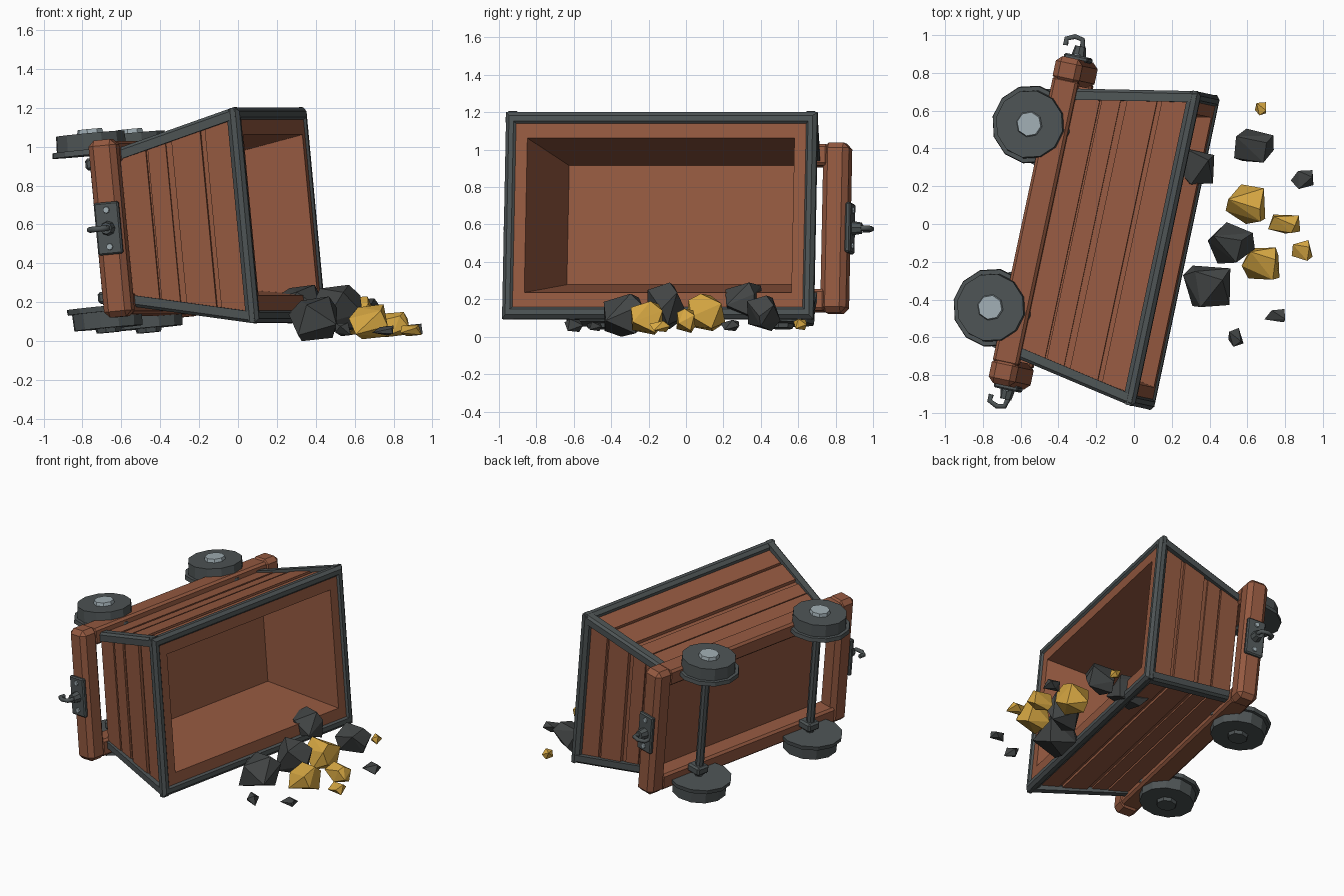
import bpy, bmesh, math, random
from mathutils import Matrix, Vector

old = bpy.data.objects.get("Cube")
if old:
    bpy.data.objects.remove(old, do_unlink=True)


def material(name, rgb):
    m = bpy.data.materials.new(name)
    m.use_nodes = True
    m.diffuse_color = (*rgb, 1)
    m.node_tree.nodes["Principled BSDF"].inputs["Base Color"].default_value = (*rgb, 1)
    return m


WOOD = material("brown_wood", (0.3, 0.101, 0.052))
IRON = material("dark_iron", (0.075, 0.088, 0.09))
STEEL = material("light_steel", (0.35, 0.42, 0.45))
COAL = material("dark_rock", (0.055, 0.06, 0.06))
GOLD = material("gold_ore", (0.67, 0.385, 0.055))

# Cart frame: x along the length, y across the width, z out of the mouth (0 at the rim)
yaw, roll = math.radians(12), math.radians(5.5)
along = Vector((math.sin(yaw), math.cos(yaw), 0))
flat = Vector((math.cos(yaw), -math.sin(yaw), 0))
up = Vector((0, 0, 1))
across = up * math.cos(roll) - flat * math.sin(roll)
out = flat * math.cos(roll) + up * math.sin(roll)
CART = Matrix((along, across, out)).transposed().to_4x4()
CART.translation = (0.23, -0.145, 0.65)


def finish(bm, name, mat, bevel=0, world=CART):
    bmesh.ops.recalc_face_normals(bm, faces=bm.faces)
    me = bpy.data.meshes.new(name)
    bm.to_mesh(me)
    bm.free()
    me.materials.append(mat)
    ob = bpy.data.objects.new(name, me)
    bpy.context.collection.objects.link(ob)
    ob.matrix_world = world
    if bevel:
        mod = ob.modifiers.new("chamfer", "BEVEL")
        mod.width, mod.segments = bevel, 1
    return ob


def box(name, mat, centre, size, bevel=0):
    bm = bmesh.new()
    bmesh.ops.create_cube(bm, size=1, matrix=Matrix.Translation(centre) @ Matrix.Diagonal((*size, 1)))
    return finish(bm, name, mat, bevel)


def cylinder(name, mat, centre, r1, r2, depth, axis, sides):
    bm = bmesh.new()
    turn = Vector((0, 0, 1)).rotation_difference(Vector(axis)).to_matrix().to_4x4()
    bmesh.ops.create_cone(bm, cap_ends=True, segments=sides, radius1=r1, radius2=r2,
                          depth=depth, matrix=Matrix.Translation(centre) @ turn)
    return finish(bm, name, mat)


def hull(name, mat, points, world=CART):
    bm = bmesh.new()
    for p in points:
        bm.verts.new(p)
    bmesh.ops.convex_hull(bm, input=bm.verts)
    bmesh.ops.delete(bm, geom=[v for v in bm.verts if not v.link_faces], context="VERTS")
    bmesh.ops.dissolve_limit(bm, angle_limit=0.02, verts=bm.verts, edges=bm.edges)
    return finish(bm, name, mat, world=world)


def loft(name, mat, loops, closed=False):
    bm = bmesh.new()
    rings = [[bm.verts.new(p) for p in loop] for loop in loops]
    pairs = list(zip(rings, rings[1:]))
    if closed:
        pairs.append((rings[-1], rings[0]))
    else:
        bm.faces.new(rings[0])
        bm.faces.new(rings[-1])
    for r, s in pairs:
        for i in range(len(r)):
            j = (i + 1) % len(r)
            bm.faces.new((r[i], r[j], s[j], s[i]))
    return finish(bm, name, mat)


def rect(a, b, c):
    return [(a, b, c), (-a, b, c), (-a, -b, c), (a, -b, c)]


# Hollow tapered body
FLOOR, LIP = -0.68, -0.012
loft("body", WOOD, [rect(0.695, 0.38, FLOOR), rect(0.80, 0.51, LIP),
                    rect(0.73, 0.415, LIP), rect(0.615, 0.32, -0.56)])


def half(c):
    t = (c - FLOOR) / (LIP - FLOOR)
    return 0.695 + 0.105 * t, 0.38 + 0.13 * t


# Planks on the four sloping sides
bands = [(-0.67, -0.53, 0.018), (-0.52, -0.42, 0.014), (-0.385, -0.225, 0.022), (-0.2, -0.05, 0.016)]
for s in (1, -1):
    for i, (c0, c1, thick) in enumerate(bands):
        end, side = [], []
        for c in (c0, c1):
            a, b = half(c)
            for o in (-0.01, thick):
                for m in (1, -1):
                    end.append((s * (a + o), m * (b - 0.01), c))
                    side.append((m * (a - 0.01), s * (b + o), c))
        tag = f"{'back' if s > 0 else 'front'}_{i}"
        hull("end_plank_" + tag, WOOD, end)
        hull("side_plank_" + tag, WOOD, side)

# Iron rim around the mouth
loft("rim", IRON, [rect(0.83, 0.535, -0.068), rect(0.85, 0.555, -0.045), rect(0.85, 0.555, -0.018),
                   rect(0.83, 0.535, 0), rect(0.805, 0.505, 0), rect(0.787, 0.487, -0.018),
                   rect(0.787, 0.487, -0.068)], closed=True)

# Angle irons on the four slanting corners
W, T = 0.06, 0.035
for sx in (1, -1):
    for sy in (1, -1):
        loops = []
        for a, b, c in ((0.73, 0.41, -0.675), (0.852, 0.56, -0.02)):
            prof = [(a - 0.015, b), (a - W, b), (a - W, b - T), (a - T, b - T),
                    (a - T, b - W), (a, b - W), (a, b - 0.015)]
            loops.append([(sx * x, sy * y, c) for x, y in prof])
        loft("corner_iron", IRON, loops)

# Chassis, couplings and hooks
BEAM = -0.73
for s in (1, -1):
    box("chassis_rail", WOOD, (0, s * 0.39, BEAM), (1.55, 0.115, 0.138), 0.015)
    box("end_beam", WOOD, (s * 0.815, 0, BEAM), (0.14, 0.915, 0.145), 0.03)
    box("coupling_plate", IRON, (s * 0.89, 0, BEAM), (0.03, 0.27, 0.13), 0.008)
    for m in (1, -1):
        cylinder("plate_bolt", STEEL, (s * 0.905, m * 0.095, BEAM), 0.02, 0.016, 0.016, (s, 0, 0), 8)
    cylinder("hook_socket", IRON, (s * 0.925, 0, BEAM), 0.04, 0.03, 0.06, (s, 0, 0), 8)
    curve = bpy.data.curves.new("hook", "CURVE")
    curve.dimensions = "3D"
    curve.bevel_depth, curve.bevel_resolution, curve.use_fill_caps = 0.015, 1, True
    path = [(0.9, -0.73), (0.96, -0.72), (0.992, -0.728), (1.0, -0.77), (0.98, -0.812), (0.945, -0.81)]
    line = curve.splines.new("POLY")
    line.points.add(len(path) - 1)
    for p, (a, c) in zip(line.points, path):
        p.co = (s * a, 0, c, 1)
    curve.materials.append(IRON)
    hook = bpy.data.objects.new("hook", curve)
    bpy.context.collection.objects.link(hook)
    hook.matrix_world = CART

# Axles, brackets and flanged wheels; only the upper wheels keep bright hub caps
AXLE = -0.863
for sx in (1, -1):
    x = sx * 0.496
    cylinder("axle", IRON, (x, 0, AXLE + 0.012), 0.028, 0.028, 0.82, (0, 1, 0), 8)
    for sy in (1, -1):
        axis = (0, sy, 0)
        cap = STEEL if sy > 0 else IRON
        box("axle_bracket", IRON, (x, sy * 0.345, -0.84), (0.1, 0.06, 0.11), 0.012)
        cylinder("wheel_flange", IRON, (x, sy * 0.405, AXLE), 0.21, 0.206, 0.028, axis, 12)
        cylinder("wheel_tread", IRON, (x, sy * 0.46, AXLE), 0.184, 0.18, 0.085, axis, 12)
        cylinder("wheel_hub_cap", cap, (x, sy * 0.513, AXLE), 0.07, 0.064, 0.025, axis, 8)

# Spilled rocks and ore: centre and size of each
random.seed(5)


def rock(name, mat, centre, size, count):
    pts = []
    for k in range(count):
        h = 1 - 2 * (k + 0.5) / count
        ang = k * 2.4 + random.uniform(-0.5, 0.5)
        r = math.sqrt(1 - h * h)
        v = Vector((r * math.cos(ang), r * math.sin(ang), h))
        boxy = Vector([math.copysign(abs(q) ** 0.7, q) for q in v])
        pts.append(boxy * random.uniform(0.9, 1.1))
    for i in range(3):
        lo, hi = min(p[i] for p in pts), max(p[i] for p in pts)
        for p in pts:
            p[i] = centre[i] + ((p[i] - lo) / (hi - lo) - 0.5) * size[i]
    hull(name, mat, pts, Matrix())


coal = [((0.635, 0.415, 0.125), (0.21, 0.18, 0.19)), ((0.515, -0.1, 0.165), (0.25, 0.22, 0.25)),
        ((0.385, -0.33, 0.115), (0.25, 0.22, 0.23)), ((0.3, 0.31, 0.19), (0.25, 0.2, 0.2)),
        ((0.89, 0.235, 0.06), (0.12, 0.1, 0.06)), ((0.54, -0.6, 0.06), (0.08, 0.1, 0.07)),
        ((0.745, -0.485, 0.055), (0.11, 0.07, 0.05))]
ore = [((0.59, 0.105, 0.13), (0.21, 0.21, 0.2)), ((0.67, -0.21, 0.1), (0.2, 0.17, 0.18)),
       ((0.795, 0, 0.085), (0.17, 0.1, 0.13)), ((0.89, -0.14, 0.055), (0.11, 0.11, 0.06)),
       ((0.67, 0.61, 0.065), (0.06, 0.07, 0.06))]
for name, mat, group in (("rock", COAL, coal), ("gold_nugget", GOLD, ore)):
    for centre, size in group:
        rock(name, mat, centre, size, 10 if size[0] > 0.15 else 7)
